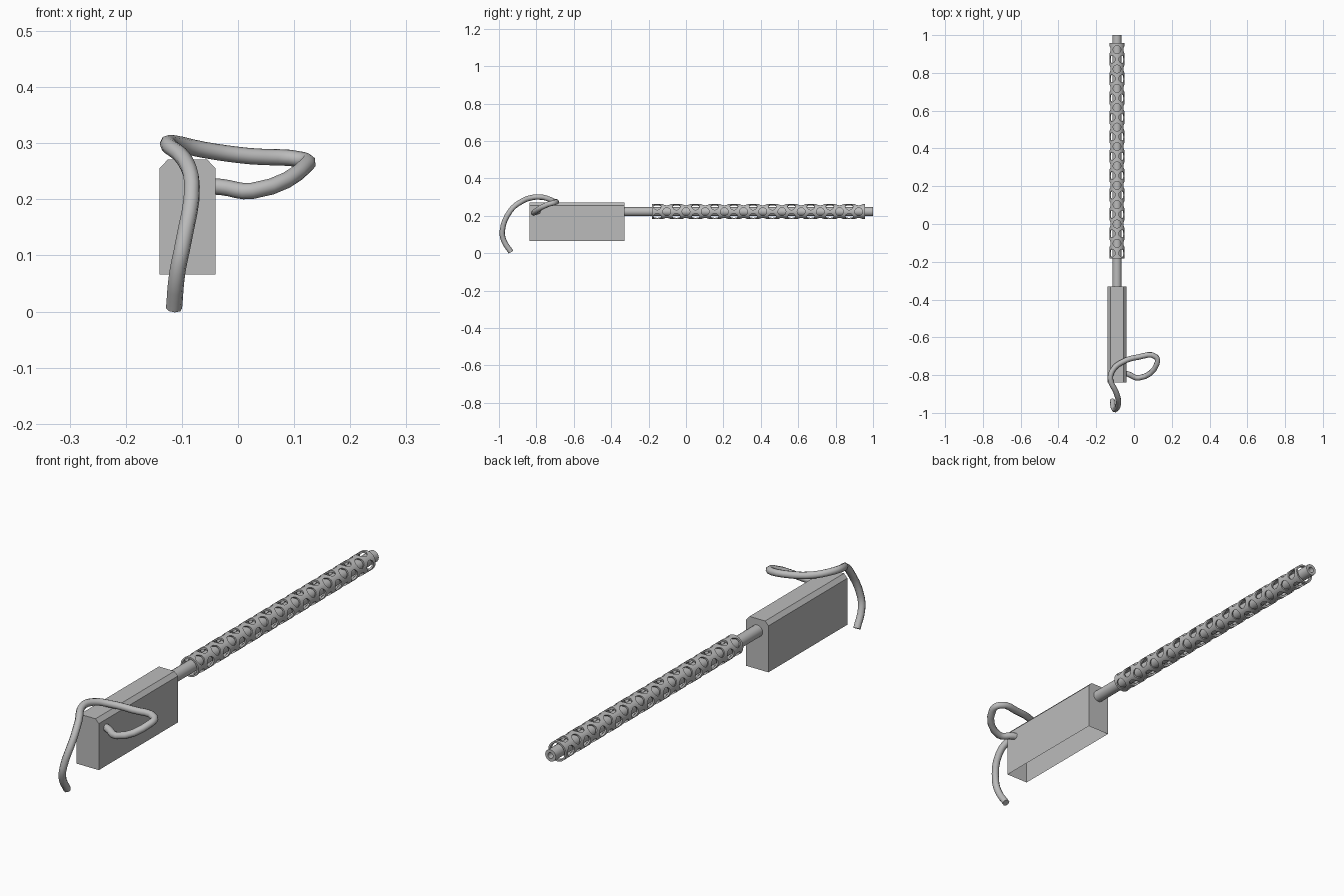
import bpy, bmesh, math
from mathutils import Matrix, Vector

cube = bpy.data.objects.get("Cube")
if cube:
    bpy.data.objects.remove(cube, do_unlink=True)

steel = bpy.data.materials.new("grey_steel")
steel.use_nodes = True
GREY = (0.5, 0.5, 0.5, 1)
steel.diffuse_color = GREY
steel.node_tree.nodes["Principled BSDF"].inputs["Base Color"].default_value = GREY

AXIS_X, AXIS_Z = -0.09, 0.222


def make(name, bm):
    mesh = bpy.data.meshes.new(name)
    bm.to_mesh(mesh)
    bm.free()
    mesh.materials.append(steel)
    obj = bpy.data.objects.new(name, mesh)
    bpy.context.collection.objects.link(obj)
    return obj


def smooth(obj, angle=35):
    bpy.ops.object.select_all(action='DESELECT')
    obj.select_set(True)
    bpy.context.view_layer.objects.active = obj
    bpy.ops.object.shade_smooth_by_angle(angle=math.radians(angle))


def tube(name, y0, y1, outer, inner, sides):
    """Hollow tube along y, closed by a ring at each end."""
    bm = bmesh.new()
    rings = []
    for y, r in ((y0, outer), (y1, outer), (y1, inner), (y0, inner)):
        angles = [2 * math.pi * i / sides for i in range(sides)]
        rings.append([bm.verts.new((AXIS_X + r * math.cos(a), y, AXIS_Z + r * math.sin(a)))
                      for a in angles])
    for k in range(4):
        a, b = rings[k], rings[(k + 1) % 4]
        for i in range(sides):
            j = (i + 1) % sides
            bm.faces.new((a[i], b[i], b[j], a[j]))
    bmesh.ops.recalc_face_normals(bm, faces=bm.faces)
    return make(name, bm)


# Receiver: chamfered housing, open underneath
bm = bmesh.new()
half = [(0.05, 0.066), (0.05, 0.255), (0.035, 0.271)]
profile = half + [(-x, z) for x, z in reversed(half)]
front = [bm.verts.new((AXIS_X + x, -0.838, z)) for x, z in profile]
back = [bm.verts.new((AXIS_X + x, -0.33, z)) for x, z in profile]
bm.faces.new(front)
bm.faces.new(back[::-1])
for i in range(len(profile) - 1):
    bm.faces.new((front[i], back[i], back[i + 1], front[i + 1]))
bmesh.ops.recalc_face_normals(bm, faces=bm.faces)
make("receiver", bm)

# Barrel
smooth(tube("barrel", -0.36, 1.0, 0.024, 0.012, 16))

# Perforated shroud with staggered rows of holes
shroud = tube("shroud", -0.183, 0.957, 0.04, 0.033, 32)
bm = bmesh.new()
for row in range(22):
    y = -0.154 + 0.0513 * row
    for quarter in range(4):
        angle = math.pi / 2 * quarter + (math.pi / 4 if row % 2 == 0 else 0)
        out = Vector((math.cos(angle), 0, math.sin(angle)))
        place = Matrix.Translation(Vector((AXIS_X, y, AXIS_Z)) + out * 0.04)
        turn = out.to_track_quat('Z', 'Y').to_matrix().to_4x4()
        bmesh.ops.create_cone(bm, cap_ends=True, segments=16, radius1=0.021,
                              radius2=0.021, depth=0.034, matrix=place @ turn)
cutter = make("hole_cutter", bm)
cutter.hide_render = True
cut = shroud.modifiers.new("holes", 'BOOLEAN')
cut.operation = 'DIFFERENCE'
cut.solver = 'EXACT'
cut.object = cutter
bpy.context.view_layer.objects.active = shroud
bpy.ops.object.modifier_apply(modifier=cut.name)
bpy.data.objects.remove(cutter, do_unlink=True)
smooth(shroud)

# Bent wire handle
path = [(-0.07, -0.785, 0.224), (-0.03, -0.795, 0.222), (0.025, -0.815, 0.215),
        (0.122, -0.738, 0.261), (0.115, -0.703, 0.27), (0.02, -0.705, 0.277),
        (-0.06, -0.73, 0.288), (-0.11, -0.77, 0.299), (-0.125, -0.82, 0.298),
        (-0.095, -0.89, 0.27), (-0.082, -0.94, 0.225), (-0.098, -0.982, 0.12),
        (-0.108, -0.975, 0.07), (-0.114, -0.936, 0.006)]
curve = bpy.data.curves.new("wire_handle", 'CURVE')
curve.dimensions = '3D'
curve.resolution_u = 4
curve.bevel_depth = 0.0145
curve.bevel_resolution = 2
curve.use_fill_caps = True
spline = curve.splines.new('BEZIER')
spline.bezier_points.add(len(path) - 1)
for point, co in zip(spline.bezier_points, path):
    point.co = co
    point.handle_left_type = point.handle_right_type = 'AUTO'
curve.materials.append(steel)
wire = bpy.data.objects.new("wire_handle", curve)
bpy.context.collection.objects.link(wire)
bpy.ops.object.select_all(action='DESELECT')
wire.select_set(True)
bpy.context.view_layer.objects.active = wire
bpy.ops.object.convert(target='MESH')
smooth(bpy.context.view_layer.objects.active, 50)
